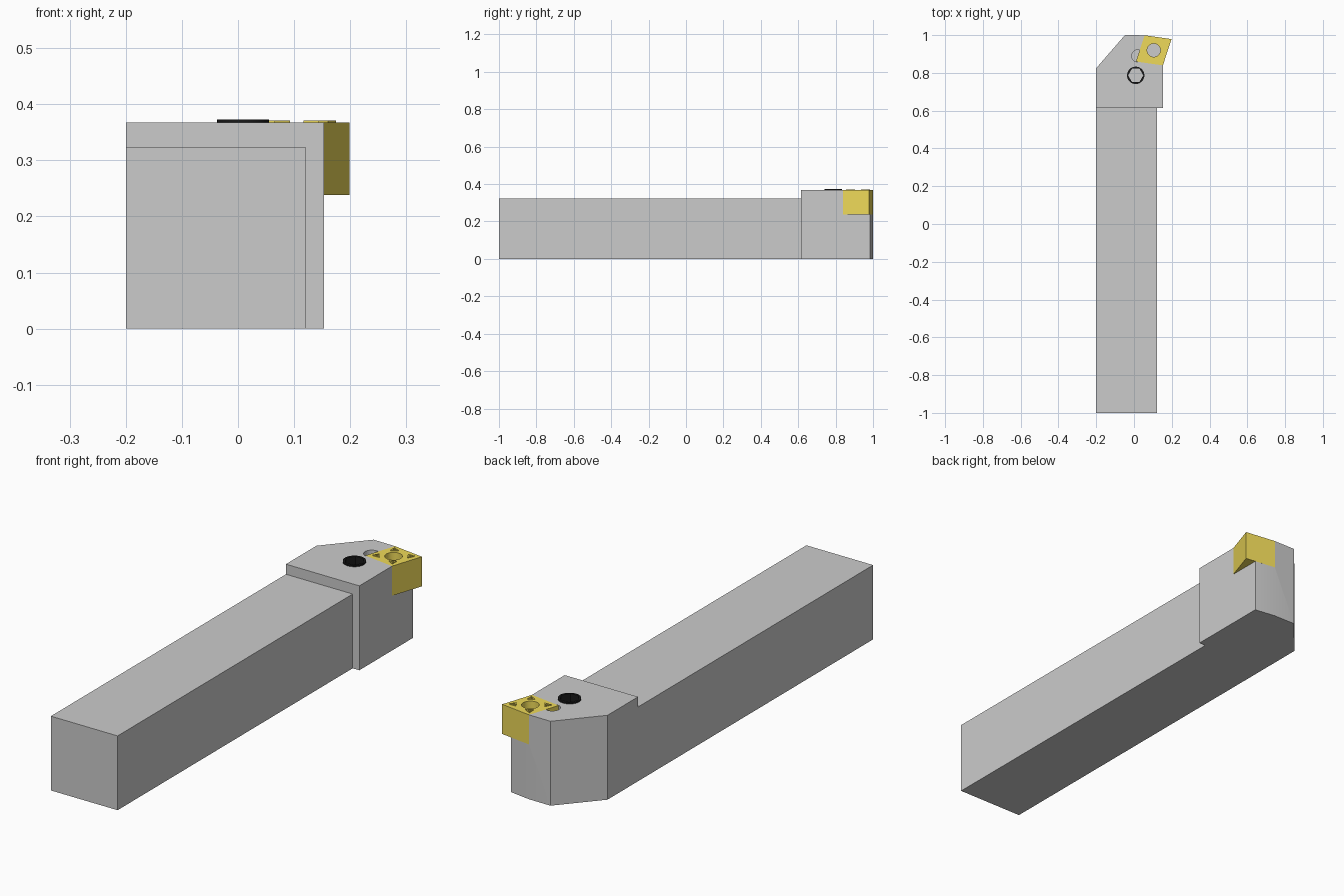
import bpy, bmesh
from math import cos, sin, pi, atan2
from mathutils import Vector

if "Cube" in bpy.data.objects:
    bpy.data.objects.remove(bpy.data.objects["Cube"])

TOP = 0.367      # upper face of the head and insert
SEAT = 0.238     # floor of the insert pocket


def material(name, color):
    m = bpy.data.materials.new(name)
    m.diffuse_color = (*color, 1)
    m.use_nodes = True
    m.node_tree.nodes["Principled BSDF"].inputs["Base Color"].default_value = m.diffuse_color
    return m


def finish(name, bm, mat=None):
    bmesh.ops.recalc_face_normals(bm, faces=bm.faces)
    mesh = bpy.data.meshes.new(name)
    bm.to_mesh(mesh)
    bm.free()
    ob = bpy.data.objects.new(name, mesh)
    bpy.context.collection.objects.link(ob)
    if mat:
        mesh.materials.append(mat)
    return ob


def prism(name, pts, z0, z1, mat=None):
    bm = bmesh.new()
    low, high = [[bm.verts.new((x, y, z)) for x, y in pts] for z in (z0, z1)]
    bm.faces.new(low[::-1])
    bm.faces.new(high)
    for i in range(len(pts)):
        j = (i + 1) % len(pts)
        bm.faces.new((low[i], low[j], high[j], high[i]))
    return finish(name, bm, mat)


def tube(name, outer, inner, z0, z1, mat=None):
    bm = bmesh.new()
    loops = [[bm.verts.new((x, y, z)) for x, y in pts]
             for pts, z in ((outer, z0), (outer, z1), (inner, z1), (inner, z0))]
    n = len(outer)
    for a, b in zip(loops, loops[1:] + loops[:1]):
        for i in range(n):
            j = (i + 1) % n
            bm.faces.new((a[i], a[j], b[j], b[i]))
    return finish(name, bm, mat)


def ring(c, r, n, start=0.0):
    return [(c[0] + r * cos(start + 2 * pi * i / n),
             c[1] + r * sin(start + 2 * pi * i / n)) for i in range(n)]


def cut(ob, cutter):
    mod = ob.modifiers.new("cut", 'BOOLEAN')
    mod.operation = 'DIFFERENCE'
    mod.solver = 'EXACT'
    mod.object = cutter
    bpy.context.view_layer.objects.active = ob
    bpy.ops.object.modifier_apply(modifier=mod.name)
    bpy.data.objects.remove(cutter)


def smooth(ob):
    bpy.ops.object.select_all(action='DESELECT')
    ob.select_set(True)
    bpy.context.view_layer.objects.active = ob
    bpy.ops.object.shade_smooth_by_angle(angle=0.2)


yellow = material("insert_yellow", (0.86, 0.70, 0.10))
black = material("screw_black", (0.01, 0.01, 0.01))

# Insert outline: tip, lower right, inner, upper left
A, B, C, D = [Vector(p) for p in ((0.199, 0.979), (0.153, 0.84), (0.01, 0.86), (0.056, 0.999))]
mid = (A + C) / 2
screw_c = (0.009, 0.787)

# Shank
prism("shank", [(-0.2, -1), (0.121, -1), (0.121, 0.615), (-0.2, 0.615)], 0, 0.323)

# Head with insert pocket, relief recess and screw hole
head = prism("head", [(-0.2, 0.615), (0.153, 0.615), (0.153, 0.985), (D.x, D.y),
                      (-0.048, 1.0), (-0.2, 0.825)], 0, TOP)
side, fwd = (B - C), (D - C)
cut(head, prism("pocket_cutter", [C, C + side * 1.5, C + side * 1.5 + fwd * 1.5, C + fwd * 1.5],
                SEAT, TOP + 0.1))
cut(head, prism("relief_cutter", ring((0.02, 0.89), 0.032, 48), TOP - 0.04, TOP + 0.1))
cut(head, prism("screw_hole_cutter", ring(screw_c, 0.0455, 48), TOP - 0.1, TOP + 0.1))
smooth(head)

# Cutting insert with through hole
insert = prism("cutting_insert", [A, B, C, D], SEAT, TOP, yellow)
cut(insert, prism("insert_hole_cutter", ring(mid, 0.035, 48), SEAT - 0.1, TOP + 0.1))
smooth(insert)

# Raised triangular chip breaker marks facing each corner
for i, corner in enumerate((A, B, C, D)):
    d = corner - mid
    c = mid + d * (0.58 if i % 2 == 0 else 0.62)
    a = atan2(d.y, d.x)
    tube(f"chip_mark_{i + 1}", ring(c, 0.018, 3, a), ring(c, 0.009, 3, a),
         TOP - 0.001, TOP + 0.004, yellow)

# Clamp screw with hexagonal socket
outer = ring(screw_c, 0.046, 48)
inner = []
for i in range(48):
    t = 2 * pi * i / 48
    r = 0.035 / cos(t % (pi / 3) - pi / 6)
    inner.append((screw_c[0] + r * cos(t), screw_c[1] + r * sin(t)))
smooth(tube("clamp_screw", outer, inner, TOP - 0.1, TOP + 0.006, black))
